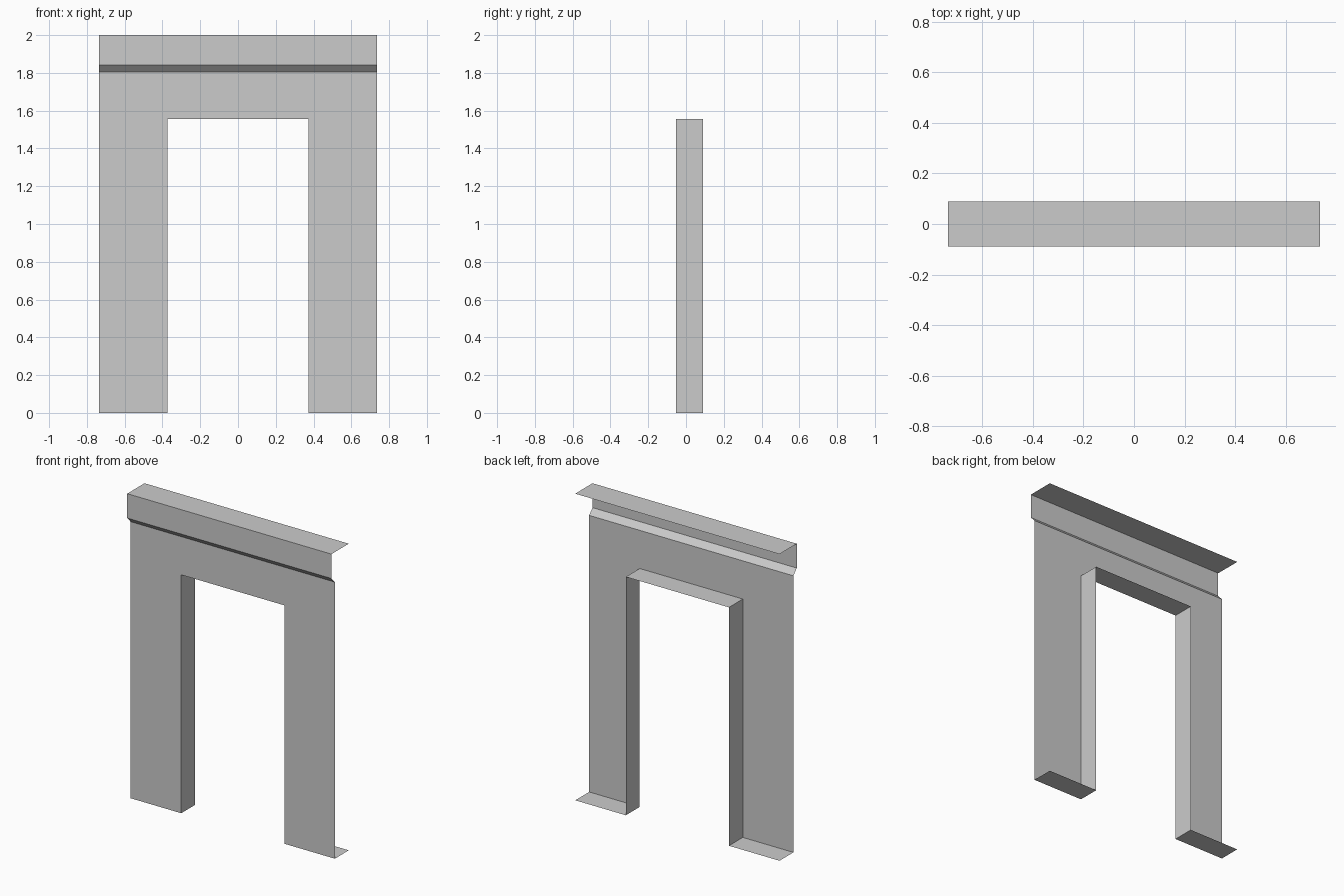
import bpy
import bmesh
from mathutils import Vector

cube = bpy.data.objects.get("Cube")
if cube:
    bpy.data.objects.remove(cube, do_unlink=True)

HALF_W, HALF_OPEN = 0.737, 0.372
FRONT, WALL, BACK = -0.089, -0.054, 0.089
OPEN_TOP, SLOPE_LOW, SLOPE_HIGH, TOP = 1.555, 1.804, 1.841, 2.0

grey = bpy.data.materials.new("plain grey")
grey.use_nodes = True
colour = (0.6, 0.6, 0.6, 1.0)
grey.diffuse_color = colour
grey.node_tree.nodes["Principled BSDF"].inputs["Base Color"].default_value = colour


def finish(name, bm):
    mesh = bpy.data.meshes.new(name)
    bm.to_mesh(mesh)
    bm.free()
    mesh.materials.append(grey)
    obj = bpy.data.objects.new(name, mesh)
    bpy.context.collection.objects.link(obj)
    return obj


def sweep(name, path, offset):
    """Open sheet made by sweeping a polyline along a vector."""
    bm = bmesh.new()
    near = [bm.verts.new(p) for p in path]
    far = [bm.verts.new(Vector(p) + Vector(offset)) for p in path]
    for i in range(len(path) - 1):
        bm.faces.new((near[i], near[i + 1], far[i + 1], far[i]))
    return finish(name, bm)


# Front wall with the doorway left out of its outline
half = [(HALF_OPEN, 0), (HALF_W, 0), (HALF_W, SLOPE_LOW)]
opening = [(-HALF_OPEN, OPEN_TOP), (HALF_OPEN, OPEN_TOP)]
outline = half + [(-x, z) for x, z in reversed(half)] + opening
bm = bmesh.new()
bm.faces.new([bm.verts.new((x, WALL, z)) for x, z in outline])
finish("front_wall", bm)

# Jambs and soffit lining the doorway
depth = (0, BACK - WALL, 0)
sweep("doorway_lining",
      [(HALF_OPEN, WALL, 0), (HALF_OPEN, WALL, OPEN_TOP),
       (-HALF_OPEN, WALL, OPEN_TOP), (-HALF_OPEN, WALL, 0)], depth)

# Cornice: sloped underside, upright band and flat top
cornice = [(WALL, SLOPE_LOW), (FRONT, SLOPE_HIGH), (FRONT, TOP), (BACK, TOP)]
sweep("cornice", [(HALF_W, y, z) for y, z in cornice], (-2 * HALF_W, 0, 0))

# Soles under the two piers
for name, outer, inner in (("left_sole", HALF_W, HALF_OPEN),
                           ("right_sole", -HALF_OPEN, -HALF_W)):
    sweep(name, [(outer, WALL, 0), (inner, WALL, 0)], depth)
